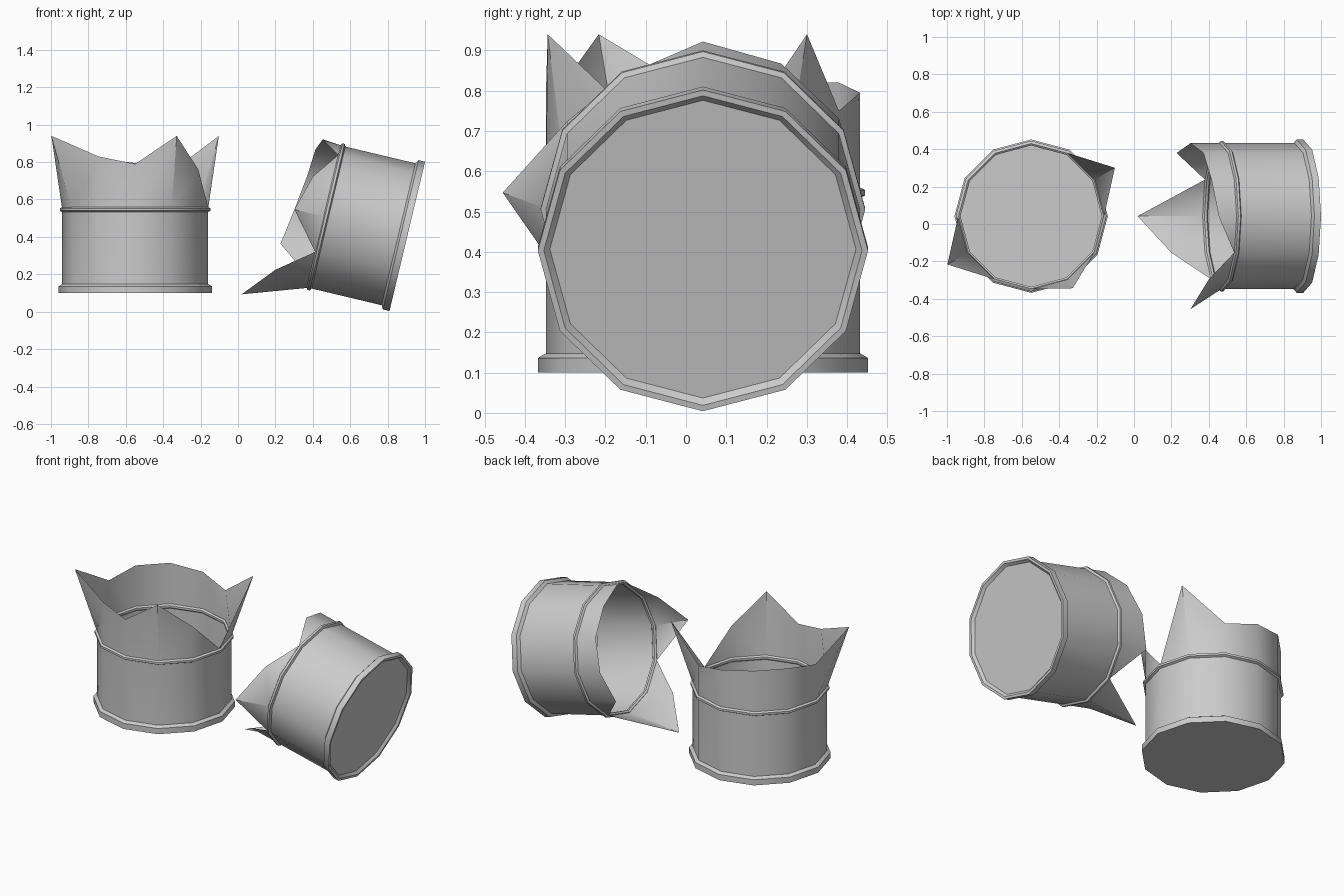
import bpy, bmesh
from math import sin, cos, radians
from mathutils import Matrix

if "Cube" in bpy.data.objects:
    bpy.data.objects.remove(bpy.data.objects["Cube"])

SIDES = 12
R = 0.39        # wall radius
RING_H = 0.45   # height of the upper hoop


def lathe(bm, profile, closed=False):
    """Spin (radius, height) points into a 12-sided band; returns the loops."""
    loops = []
    for r, h in profile:
        loops.append([bm.verts.new((r * cos(radians(30 * i)), r * sin(radians(30 * i)), h))
                      for i in range(SIDES)])
    bridge(bm, loops + (loops[:1] if closed else []))
    return loops


def bridge(bm, loops):
    for a, b in zip(loops, loops[1:]):
        for i in range(SIDES):
            j = (i + 1) % SIDES
            bm.faces.new((a[i], a[j], b[j], b[i]))


def finish(bm, name, matrix, fix=True):
    if fix:
        bmesh.ops.recalc_face_normals(bm, faces=bm.faces[:])
    me = bpy.data.meshes.new(name)
    bm.to_mesh(me)
    bm.free()
    ob = bpy.data.objects.new(name, me)
    bpy.context.collection.objects.link(ob)
    ob.matrix_world = matrix
    bpy.ops.object.select_all(action='DESELECT')
    ob.select_set(True)
    bpy.context.view_layer.objects.active = ob
    bpy.ops.object.shade_smooth_by_angle(angle=radians(35))


def torn_drum(prefix, matrix, heights, flares, recess):
    # wall: plain up to the hoop, then a torn rim, one height per corner
    bm = bmesh.new()
    loops = lathe(bm, [(R, 0.03), (R, RING_H)])
    rim = []
    for i, h in enumerate(heights):
        r = flares.get(i, R)
        rim.append(bm.verts.new((r * cos(radians(30 * i)), r * sin(radians(30 * i)), h)))
    bridge(bm, [loops[1], rim])
    finish(bm, prefix + "_torn_wall", matrix, fix=False)

    # foot band with the bottom plate
    bm = bmesh.new()
    loops = lathe(bm, [(0.38, recess), (0.395, 0), (0.41, 0), (0.41, 0.036), (R, 0.048)])
    bm.faces.new(loops[0][::-1])
    finish(bm, prefix + "_foot_and_base", matrix)

    # hoop pressed through the wall
    bm = bmesh.new()
    lathe(bm, [(0.388, 0.432), (0.403, 0.440), (0.403, 0.453),
               (0.388, 0.461), (0.378, 0.453), (0.378, 0.440)], closed=True)
    finish(bm, prefix + "_hoop", matrix)


# upright drum
torn_drum("upright_drum", Matrix.Translation((-0.55, 0.042, 0.10)),
          [0.46, 0.84, 0.65, 0.695, 0.72, 0.72, 0.685, 0.84, 0.73, 0.69, 0.84, 0.66],
          {1: 0.517, 7: 0.517, 10: 0.445}, 0.0)

# tipped drum, opening towards -x and slightly raised
torn_drum("tipped_drum",
          Matrix.Translation((0.905, 0.042, 0.403)) @ Matrix.Rotation(radians(-76.6), 4, 'Y'),
          [0.56, 0.585, 0.595, 0.62, 0.65, 0.46, 0.79, 0.645, 0.46, 0.62, 0.565, 0.46],
          {0: 0.40, 6: 0.507, 9: 0.497}, 0.015)
